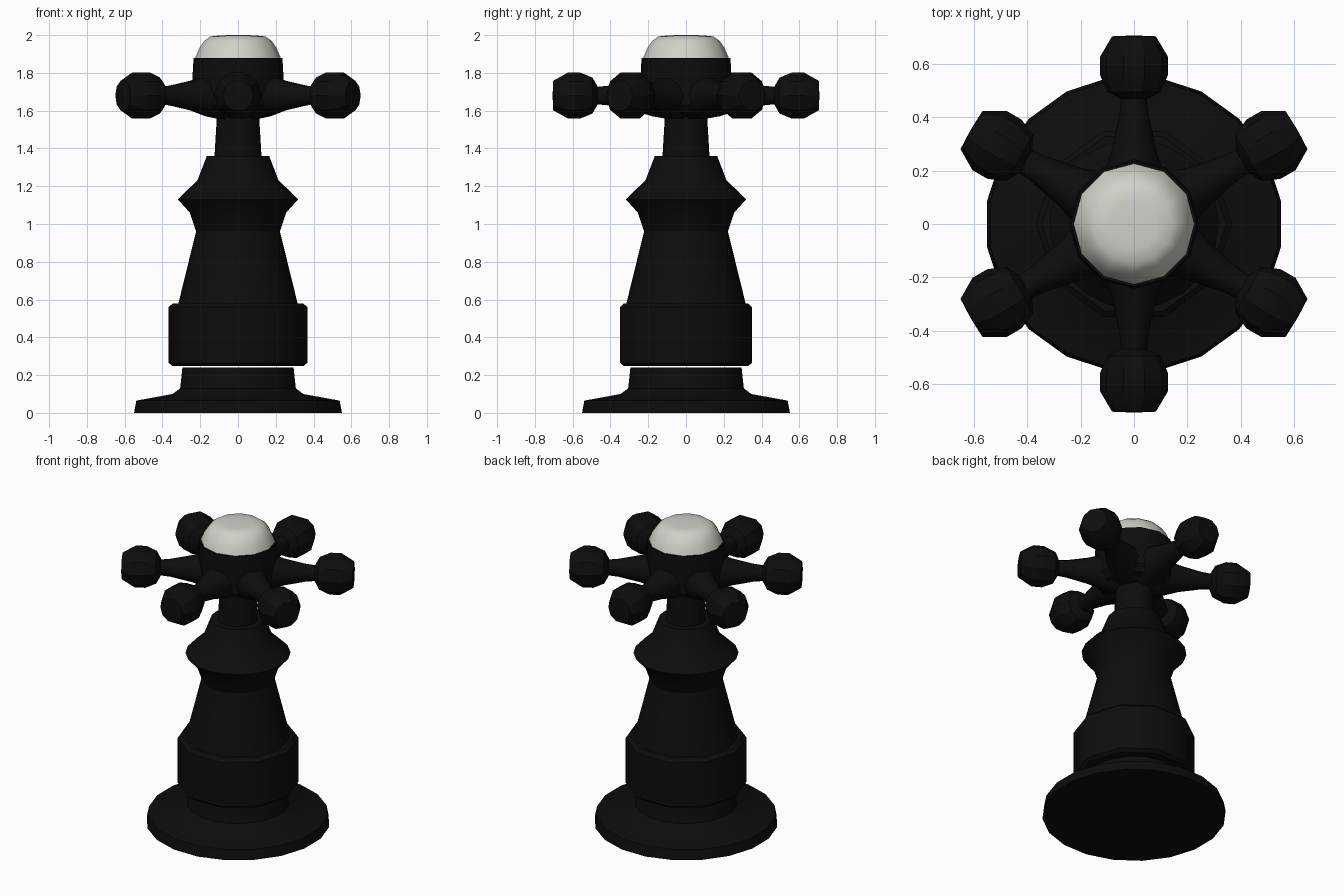
import bpy, bmesh, math
from mathutils import Matrix, Vector

if "Cube" in bpy.data.objects:
    bpy.data.objects.remove(bpy.data.objects["Cube"], do_unlink=True)


def material(name, colour):
    mat = bpy.data.materials.new(name)
    mat.use_nodes = True
    mat.diffuse_color = colour
    bsdf = mat.node_tree.nodes["Principled BSDF"]
    bsdf.inputs["Base Color"].default_value = colour
    bsdf.inputs["Roughness"].default_value = 0.5
    return mat


black = material("matte black", (0.004, 0.004, 0.004, 1))
ivory = material("ivory porcelain", (0.64, 0.64, 0.59, 1))


def lathe(name, profile, sides, mat, phase=0.0, placement=Matrix(), angle=30):
    """Revolve (radius, height) points about local z, closing both ends."""
    bm = bmesh.new()
    rings = []
    for r, h in profile:
        ring = []
        for i in range(sides):
            a = phase + math.tau * i / sides
            ring.append(bm.verts.new((r * math.cos(a), r * math.sin(a), h)))
        rings.append(ring)
    for low, high in zip(rings, rings[1:]):
        for i in range(sides):
            j = (i + 1) % sides
            bm.faces.new((low[i], low[j], high[j], high[i]))
    bm.faces.new(rings[0][::-1])
    bm.faces.new(rings[-1])
    bm.transform(placement)
    bmesh.ops.recalc_face_normals(bm, faces=bm.faces)
    mesh = bpy.data.meshes.new(name)
    bm.to_mesh(mesh)
    bm.free()
    mesh.materials.append(mat)
    obj = bpy.data.objects.new(name, mesh)
    bpy.context.collection.objects.link(obj)
    bpy.ops.object.select_all(action="DESELECT")
    obj.select_set(True)
    bpy.context.view_layer.objects.active = obj
    bpy.ops.object.shade_smooth_by_angle(angle=math.radians(angle))
    return obj


# Base flange with its short neck, separated from the collar by a thin gap
lathe("base_flange", [(0.557, 0), (0.545, 0.065), (0.35, 0.1), (0.31, 0.13),
                      (0.298, 0.24)], 20, black, math.pi / 20)

# Chunky ten-sided collar
lathe("collar", [(0.345, 0.247), (0.367, 0.265), (0.367, 0.56), (0.345, 0.58)],
      10, black, angle=40)

# Tapered body with the flared ridge
lathe("body", [(0.318, 0.57), (0.222, 0.96), (0.255, 1.06), (0.318, 1.13),
               (0.295, 1.155), (0.215, 1.23), (0.165, 1.36)], 20, black)

# Stem and hub
lathe("stem", [(0.125, 1.35), (0.11, 1.6)], 16, black)
lathe("hub", [(0.11, 1.575), (0.2, 1.59), (0.235, 1.63), (0.243, 1.75),
              (0.235, 1.88)], 12, black)

# Domed porcelain cap
lathe("cap", [(0.228, 1.875), (0.222, 1.89), (0.205, 1.93), (0.178, 1.97),
              (0.145, 1.993), (0.09, 1.999), (0.01, 2.0)], 12, ivory, angle=50)

# Six tapered spokes, each ending in a faceted knob
spoke = [(0.13, 0.1), (0.115, 0.18), (0.082, 0.28), (0.055, 0.41), (0.045, 0.5)]
knob = [(0.05, 0.468), (0.1, 0.495), (0.128, 0.56), (0.128, 0.625),
        (0.082, 0.703), (0.01, 0.706)]
for k in range(6):
    turn = math.radians(30 + 60 * k)
    outward = Vector((math.cos(turn), math.sin(turn), 0))
    up = Vector((0, 0, 1))
    side = up.cross(outward)
    place = Matrix((side, outward.cross(side), outward)).transposed().to_4x4()
    place.translation = (0, 0, 1.68)
    lathe(f"spoke_{k + 1}", spoke, 10, black, placement=place, angle=40)
    lathe(f"knob_{k + 1}", knob, 10, black, placement=place)
